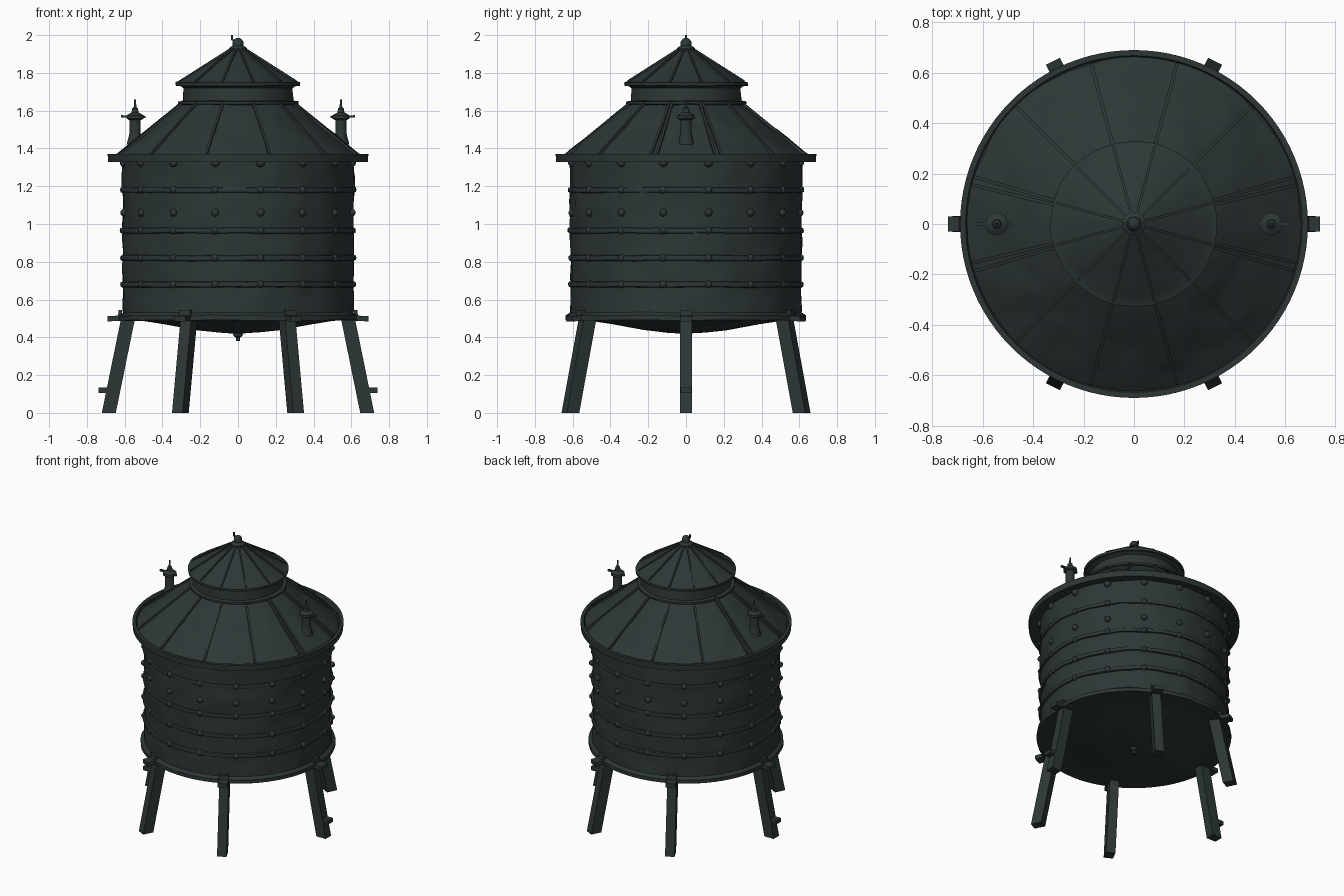
import bpy, bmesh, math
from mathutils import Vector, noise

old = bpy.data.objects.get("Cube")
if old:
    bpy.data.objects.remove(old)

iron = bpy.data.materials.new("dark green iron")
iron.use_nodes = True
COLOUR = (0.026, 0.037, 0.037, 1)
iron.diffuse_color = COLOUR
shader = iron.node_tree.nodes["Principled BSDF"]
shader.inputs["Base Color"].default_value = COLOUR
shader.inputs["Roughness"].default_value = 0.8


def finish(name, bm, angle=35):
    bmesh.ops.recalc_face_normals(bm, faces=bm.faces[:])
    mesh = bpy.data.meshes.new(name)
    bm.to_mesh(mesh)
    bm.free()
    mesh.materials.append(iron)
    ob = bpy.data.objects.new(name, mesh)
    bpy.context.collection.objects.link(ob)
    bpy.ops.object.select_all(action='DESELECT')
    ob.select_set(True)
    bpy.context.view_layer.objects.active = ob
    bpy.ops.object.shade_smooth_by_angle(angle=math.radians(angle))
    return ob


def polar(r, a, z):
    return Vector((r * math.cos(a), r * math.sin(a), z))


def lathe(name, profile, sides=96, centre=(0, 0), step=0, dent=0):
    """Spin a (radius, height) profile; optionally subdivide and dent it."""
    pts = [profile[0]]
    for (r0, z0), (r1, z1) in zip(profile, profile[1:]):
        n = max(1, math.ceil(math.hypot(r1 - r0, z1 - z0) / step)) if step else 1
        pts += [(r0 + (r1 - r0) * i / n, z0 + (z1 - z0) * i / n) for i in range(1, n + 1)]
    bm = bmesh.new()
    rings = []
    for r, z in pts:
        ring = []
        for k in range(sides):
            p = polar(r, math.tau * k / sides, z)
            if dent:
                d = dent * noise.noise(p * 7) + dent * 0.4 * noise.noise(p * 17)
                p += polar(d, math.tau * k / sides, d * 0.5)
            ring.append(bm.verts.new(p + Vector((*centre, 0))))
        rings.append(ring)
    for a, b in zip(rings, rings[1:]):
        for k in range(sides):
            j = (k + 1) % sides
            bm.faces.new((a[k], a[j], b[j], b[k]))
    bm.faces.new(rings[0])
    bm.faces.new(rings[-1])
    return finish(name, bm)


def add_beam(bm, low, high, across, depth, w, d):
    """Bar between two points with end faces spanned by across and depth."""
    ends = []
    for p in (low, high):
        ends.append([bm.verts.new(p + across * sx * w / 2 + depth * sy * d / 2)
                     for sx, sy in ((-1, -1), (1, -1), (1, 1), (-1, 1))])
    a, b = ends
    bm.faces.new(a)
    bm.faces.new(b)
    for k in range(4):
        j = (k + 1) % 4
        bm.faces.new((a[k], a[j], b[j], b[k]))


def radial_beam(bm, angle, r0, z0, r1, z1, w, d, depth_up=False):
    out = polar(1, angle, 0)
    across = Vector((-out.y, out.x, 0))
    depth = Vector((0, 0, 1)) if depth_up else out
    add_beam(bm, polar(r0, angle, z0), polar(r1, angle, z1), across, depth, w, d)


# Tank wall, with rolled base flange
lathe("tank_wall", [(0.60, 0.49), (0.635, 0.49), (0.635, 0.515), (0.612, 0.53),
                    (0.61, 0.66), (0.612, 1.0), (0.615, 1.34)], step=0.03, dent=0.009)
lathe("tank_belly", [(0.61, 0.495), (0.50, 0.487), (0.38, 0.468), (0.22, 0.438),
                     (0.10, 0.425), (0.02, 0.42)], step=0.05, dent=0.004)
lathe("drain_plug", [(0.03, 0.43), (0.022, 0.405), (0.012, 0.40), (0.01, 0.38)], 12)

# Hoops round the tank
for i, z in enumerate((0.68, 0.82, 0.965, 1.18)):
    lathe(f"hoop_{i + 1}", [(0.605, z - 0.017), (0.621, z - 0.012), (0.624, z),
                            (0.621, z + 0.012), (0.605, z + 0.017)], dent=0.006)

# Bolt heads on hoops, on the wall and under the eave
BOLTS = 16
bm = bmesh.new()
for z, size in ((0.68, 0.02), (0.82, 0.02), (0.965, 0.02), (1.06, 0.021),
                (1.18, 0.02), (1.325, 0.024)):
    for k in range(BOLTS):
        a = math.tau * (k + 0.5) / BOLTS
        new = bmesh.ops.create_icosphere(bm, subdivisions=2, radius=size)["verts"]
        bmesh.ops.translate(bm, verts=new, vec=polar(0.614, a, z))
finish("bolt_heads", bm)

# Roofs and collar
lathe("eave_ring", [(0.60, 1.345), (0.665, 1.328), (0.688, 1.328), (0.69, 1.37),
                    (0.668, 1.37), (0.662, 1.352), (0.60, 1.352)])
lathe("lower_roof", [(0.667, 1.35), (0.54, 1.452), (0.42, 1.548), (0.30, 1.638)],
      step=0.03, dent=0.009)
lathe("collar", [(0.29, 1.62), (0.318, 1.635), (0.318, 1.648), (0.293, 1.652),
                 (0.288, 1.72), (0.31, 1.732), (0.31, 1.74)], dent=0.005)
lathe("upper_roof", [(0.28, 1.73), (0.328, 1.732), (0.33, 1.75), (0.31, 1.757),
                     (0.20, 1.825), (0.10, 1.885), (0.035, 1.925)], step=0.04, dent=0.005)
lathe("finial", [(0.045, 1.91), (0.048, 1.93), (0.036, 1.94), (0.028, 1.945), (0.028, 1.965),
                 (0.018, 1.98), (0.006, 1.985)], 16)
bm = bmesh.new()
add_beam(bm, Vector((-0.015, 0, 1.965)), Vector((-0.035, 0, 1.98)),
         Vector((0, 1, 0)), Vector((0, 0, 1)), 0.012, 0.012)
add_beam(bm, Vector((-0.032, 0, 1.975)), Vector((-0.032, 0, 2.0)),
         Vector((0, 1, 0)), Vector((1, 0, 0)), 0.012, 0.01)
finish("finial_hook", bm)

# Raised seams; the pair flanking each vent is doubled
bm = bmesh.new()
for k in range(12):
    a = math.radians(15 + 30 * k)
    beside_vent = abs(math.cos(a)) > 0.9
    shifts = (-0.025, 0.025) if beside_vent else (0,)
    for shift in shifts:
        radial_beam(bm, a + shift, 0.66, 1.36, 0.30, 1.644, 0.013, 0.022, True)
finish("lower_roof_seams", bm)
bm = bmesh.new()
for k in range(12):
    radial_beam(bm, math.radians(15 + 30 * k), 0.318, 1.755, 0.04, 1.926, 0.01, 0.013, True)
finish("upper_roof_seams", bm)

# Vent pipes with cap, spike and outward lever
for side, name in ((1, "left"), (-1, "right")):
    x = side * 0.545
    lathe(name + "_vent", [(0.045, 1.42), (0.033, 1.465), (0.03, 1.48), (0.03, 1.55),
                           (0.045, 1.558), (0.045, 1.575), (0.03, 1.585), (0.018, 1.59),
                           (0.016, 1.612), (0.007, 1.618), (0.005, 1.66)], 16, (x, 0))
    bm = bmesh.new()
    add_beam(bm, Vector((x - side * 0.055, 0, 1.567)), Vector((x + side * 0.075, 0, 1.57)),
             Vector((0, 1, 0)), Vector((0, 0, 1)), 0.014, 0.012)
    finish(name + "_vent_lever", bm)

# Splayed legs, with top brackets
SPREAD = math.radians(63.5)
angles = {"left": 0, "back_left": SPREAD, "back_right": math.pi - SPREAD,
          "right": math.pi, "front_right": math.pi + SPREAD, "front_left": -SPREAD}
for name, a in angles.items():
    bm = bmesh.new()
    radial_beam(bm, a, 0.684, 0, 0.58, 0.51, 0.062, 0.074)
    finish(name + "_leg", bm)
    bm = bmesh.new()
    radial_beam(bm, a, 0.56, 0.505, 0.69, 0.498, 0.065, 0.028, True)
    radial_beam(bm, a, 0.628, 0.49, 0.622, 0.545, 0.065, 0.02)
    finish(name + "_leg_bracket", bm)
    # Step pegs on the two side legs
    if abs(math.cos(a)) > 0.9:
        bm = bmesh.new()
        radial_beam(bm, a, 0.65, 0.12, 0.738, 0.12, 0.058, 0.028, True)
        finish(name + "_leg_peg", bm)
